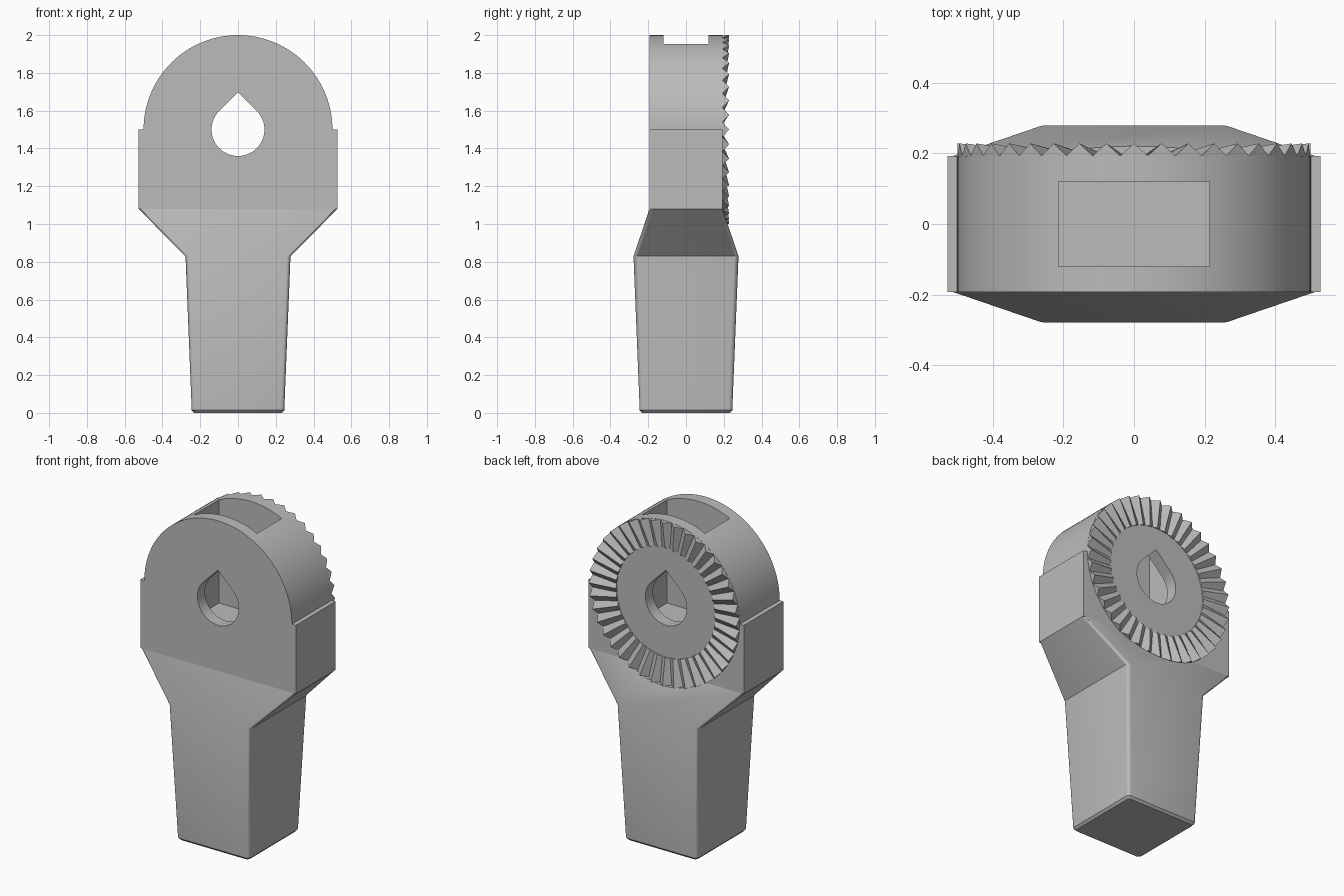
import bpy
import bmesh
from math import sin, cos, pi, radians

if "Cube" in bpy.data.objects:
    bpy.data.objects.remove(bpy.data.objects["Cube"], do_unlink=True)

grey = bpy.data.materials.new("plain grey")
grey.use_nodes = True
grey.diffuse_color = (0.5, 0.5, 0.5, 1)
grey.node_tree.nodes["Principled BSDF"].inputs["Base Color"].default_value = (0.5, 0.5, 0.5, 1)

AXIS_Z = 1.5      # height of the pivot axis
HEAD_R = 0.5      # radius of the round head
HALF_Y = 0.193    # half thickness of the head


def finish(name, bm):
    bmesh.ops.recalc_face_normals(bm, faces=bm.faces)
    mesh = bpy.data.meshes.new(name)
    bm.to_mesh(mesh)
    bm.free()
    mesh.materials.append(grey)
    ob = bpy.data.objects.new(name, mesh)
    bpy.context.collection.objects.link(ob)
    return ob


def loft(name, rings):
    """Skin a stack of equal point rings and cap both ends."""
    bm = bmesh.new()
    loops = [[bm.verts.new(p) for p in ring] for ring in rings]
    n = len(loops[0])
    for a, b in zip(loops, loops[1:]):
        for i in range(n):
            j = (i + 1) % n
            bm.faces.new((a[i], a[j], b[j], b[i]))
    bm.faces.new(loops[0])
    bm.faces.new(loops[-1])
    return finish(name, bm)


def extrude_y(name, outline, y0, y1):
    return loft(name, [[(x, y, z) for x, z in outline] for y in (y0, y1)])


def arc(radius, start, end, steps):
    angles = [radians(start + (end - start) * i / steps) for i in range(steps + 1)]
    return [(radius * cos(a), AXIS_Z + radius * sin(a)) for a in angles]


def rounded_ring(hx, hy, z, r=0.02, steps=4):
    ring = []
    for k, (sx, sy) in enumerate([(1, 1), (-1, 1), (-1, -1), (1, -1)]):
        for i in range(steps + 1):
            a = (k + i / steps) * pi / 2
            ring.append((sx * (hx - r) + r * cos(a), sy * (hy - r) + r * sin(a), z))
    return ring


def combine(target, tool, operation):
    mod = target.modifiers.new(operation.lower(), 'BOOLEAN')
    mod.operation = operation
    mod.solver = 'EXACT'
    mod.object = tool
    bpy.context.view_layer.objects.active = target
    bpy.ops.object.modifier_apply(modifier=mod.name)


# Round head with square cheeks on both sides
outline = [(-0.527, 1.08), (0.527, 1.08), (0.527, AXIS_Z)]
outline += arc(HEAD_R, 0, 180, 64) + [(-0.527, AXIS_Z)]
head = extrude_y("pivot_head", outline, -HALF_Y, HALF_Y)

# Tapered shank flaring into the head
shank = loft("tapered_shank", [
    rounded_ring(0.233, 0.233, 0),
    rounded_ring(0.245, 0.245, 0.014),
    rounded_ring(0.278, 0.278, 0.83),
    rounded_ring(0.527, HALF_Y, 1.08)])

# Cutters: nut pocket from the top, teardrop bolt hole, seat for the toothed ring
pocket = extrude_y("pocket_cutter", [(-0.213, 1.32), (0.213, 1.32), (0.213, 2.2), (-0.213, 2.2)],
                   -0.12, 0.12)
bolt_hole = extrude_y("bolt_hole_cutter", arc(0.14, 135, 405, 48) + [(0, 1.698)], -0.4, 0.4)
seat = extrude_y("ring_seat_cutter", arc(HEAD_R, 0, 354.375, 63), HALF_Y, 0.4)
combine(head, pocket, 'DIFFERENCE')
combine(head, bolt_hole, 'DIFFERENCE')
combine(shank, seat, 'DIFFERENCE')
for cutter in (pocket, bolt_hole, seat):
    bpy.data.objects.remove(cutter, do_unlink=True)

# Ring of radial locking teeth on the back
TEETH = 40
bm = bmesh.new()


def tooth_point(radius, step, height):
    a = step * pi / TEETH
    return bm.verts.new((radius * cos(a), HALF_Y + height, AXIS_Z + radius * sin(a)))


for t in range(TEETH):
    outer, inner = [[tooth_point(r, 2 * t - 1, 0), tooth_point(r, 2 * t, h), tooth_point(r, 2 * t + 1, 0)]
                    for r, h in ((HEAD_R, 0.035), (0.335, 0.01))]
    bm.faces.new(outer)
    bm.faces.new(inner[::-1])
    for i in range(3):
        j = (i + 1) % 3
        bm.faces.new((outer[j], outer[i], inner[i], inner[j]))
teeth = finish("locking_teeth", bm)

# Smooth the rounded parts, keep the teeth faceted
bpy.ops.object.select_all(action='DESELECT')
for ob in (head, shank):
    ob.select_set(True)
bpy.context.view_layer.objects.active = head
bpy.ops.object.shade_smooth_by_angle(angle=radians(30))
